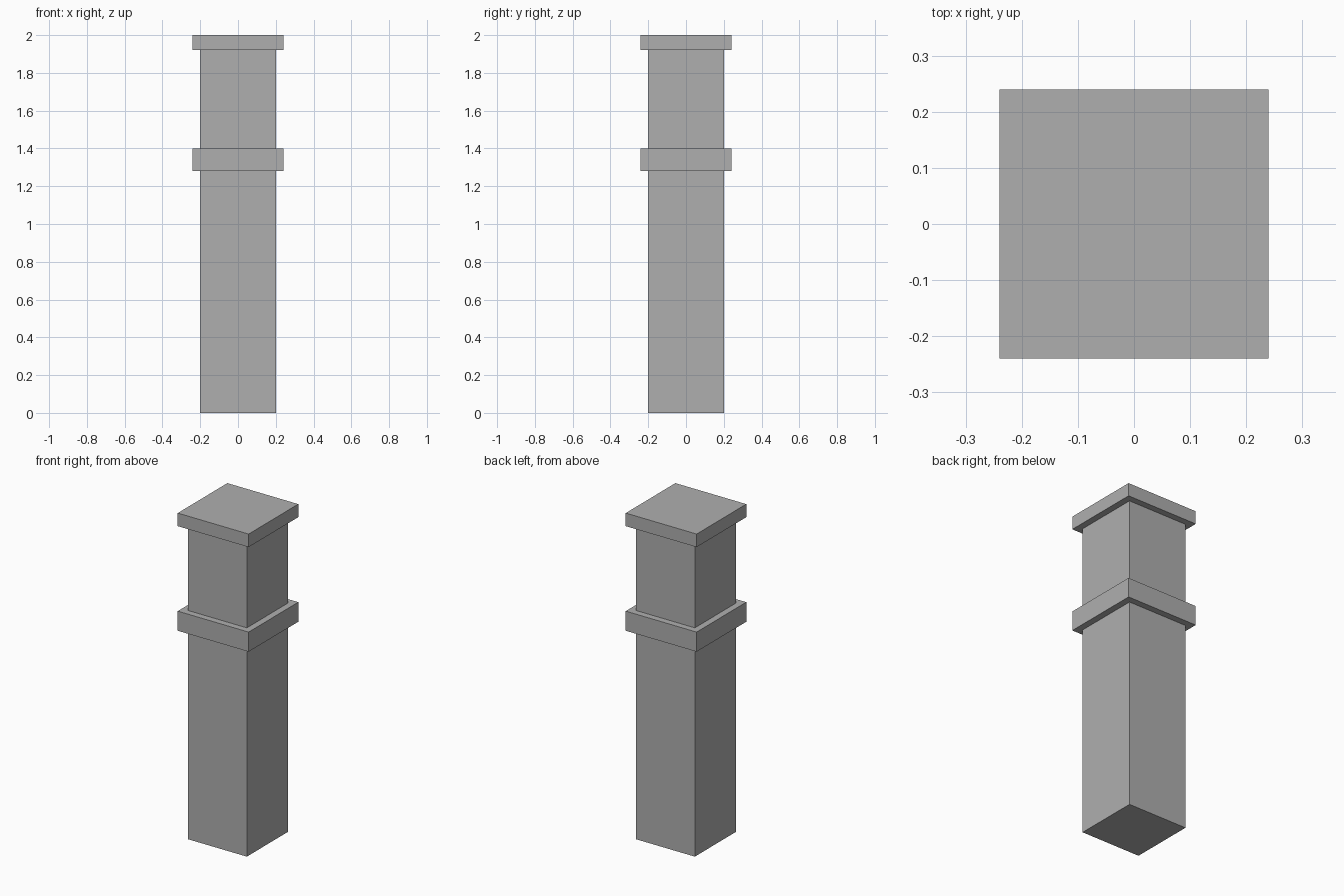
import bpy

if "Cube" in bpy.data.objects:
    bpy.data.objects.remove(bpy.data.objects["Cube"])

# Dark grey stone
stone = bpy.data.materials.new("dark_grey")
stone.diffuse_color = (0.43, 0.43, 0.43, 1)
stone.use_nodes = True
stone.node_tree.nodes["Principled BSDF"].inputs["Base Color"].default_value = stone.diffuse_color


def block(name, half_width, z0, z1):
    """Square block spanning z0..z1, centred on the z axis."""
    bpy.ops.mesh.primitive_cube_add(size=1, location=(0, 0, (z0 + z1) / 2))
    obj = bpy.context.object
    obj.name = name
    obj.scale = (2 * half_width, 2 * half_width, z1 - z0)
    bpy.ops.object.transform_apply(location=False, rotation=False, scale=True)
    obj.data.materials.append(stone)
    return obj


SHAFT, TRIM = 0.2, 0.24  # half widths

# Square post in two lengths, with a collar between them and a flat cap
block("lower_shaft", SHAFT, 0.0, 1.28)
block("collar", TRIM, 1.28, 1.4)
block("upper_shaft", SHAFT, 1.4, 1.92)
block("cap", TRIM, 1.92, 2.0)
